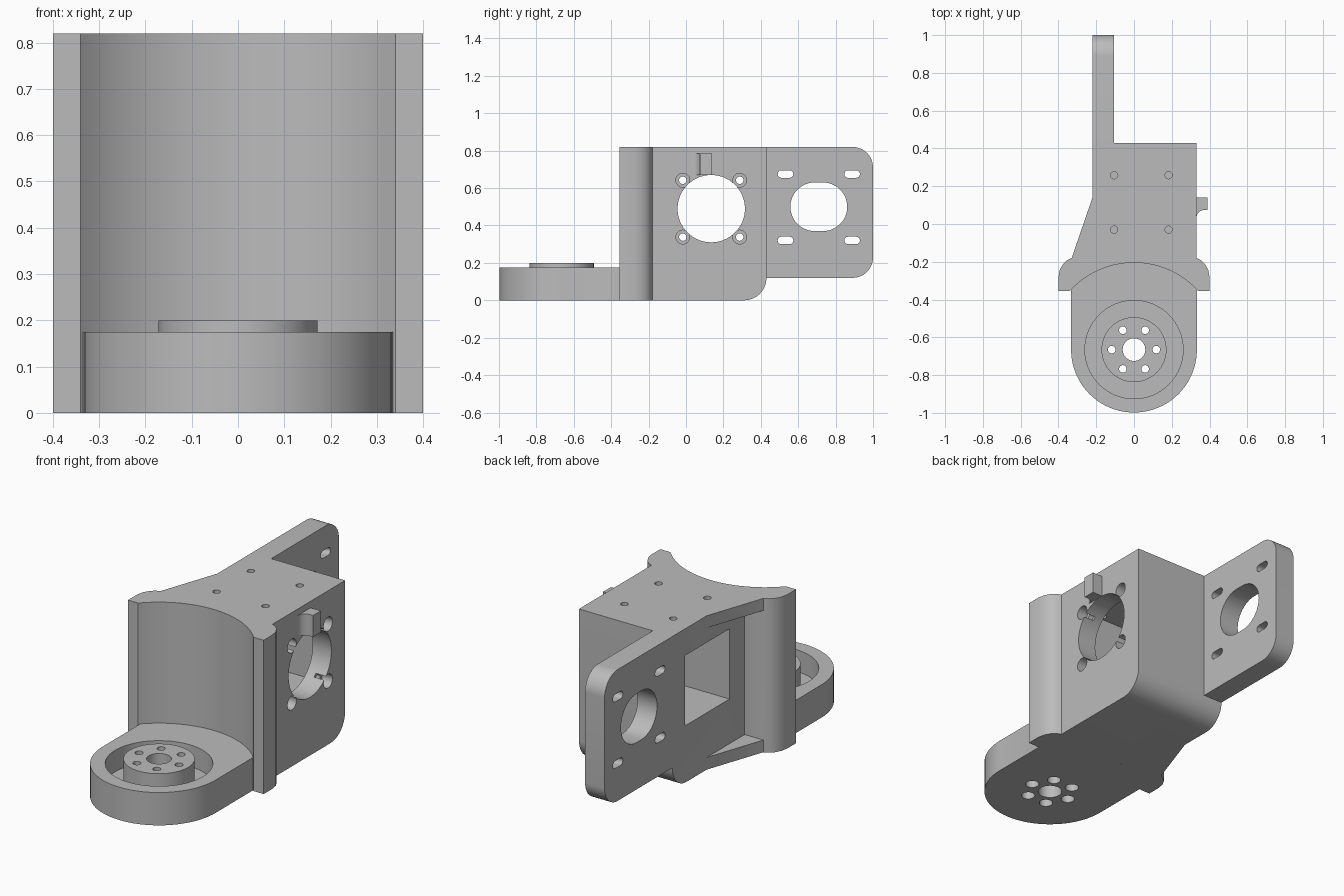
import bpy, bmesh, math

if "Cube" in bpy.data.objects:
    bpy.data.objects.remove(bpy.data.objects["Cube"])

grey = bpy.data.materials.new("plain_grey")
grey.diffuse_color = (0.5, 0.5, 0.5, 1)
grey.use_nodes = True
grey.node_tree.nodes["Principled BSDF"].inputs["Base Color"].default_value = grey.diffuse_color


def prism(name, pts, axis, lo, hi):
    """Extrude a 2D outline along x (outline in y, z) or z (outline in x, y)."""
    place = (lambda u, v, w: (w, u, v)) if axis == 'x' else (lambda u, v, w: (u, v, w))
    bm = bmesh.new()
    a = [bm.verts.new(place(u, v, lo)) for u, v in pts]
    b = [bm.verts.new(place(u, v, hi)) for u, v in pts]
    bm.faces.new(a)
    bm.faces.new(b[::-1])
    for i in range(len(pts)):
        j = (i + 1) % len(pts)
        bm.faces.new((a[i], b[i], b[j], a[j]))
    bmesh.ops.recalc_face_normals(bm, faces=bm.faces)
    me = bpy.data.meshes.new(name)
    bm.to_mesh(me)
    bm.free()
    me.materials.append(grey)
    ob = bpy.data.objects.new(name, me)
    bpy.context.collection.objects.link(ob)
    return ob


def arc(cx, cy, r, a0, a1, n=12):
    return [(cx + r * math.cos(math.radians(a0 + (a1 - a0) * i / n)),
             cy + r * math.sin(math.radians(a0 + (a1 - a0) * i / n))) for i in range(n + 1)]


def circle(cx, cy, r, n=48):
    return arc(cx, cy, r, 0, 360, n)[:-1]


def slot(cx, cy, half, r, n=12):
    return arc(cx + half, cy, r, -90, 90, n) + arc(cx - half, cy, r, 90, 270, n)


def rect(u0, u1, v0, v1):
    return [(u0, v0), (u1, v0), (u1, v1), (u0, v1)]


def combine(target, tool, op):
    m = target.modifiers.new("bool", 'BOOLEAN')
    m.operation, m.solver, m.object = op, 'EXACT', tool
    bpy.context.view_layer.objects.active = target
    bpy.ops.object.modifier_apply(modifier=m.name)
    bpy.data.objects.remove(tool, do_unlink=True)


def cut(target, pts, axis, lo, hi):
    combine(target, prism("cutter", pts, axis, lo, hi), 'DIFFERENCE')


H = 0.82          # full height
HUB_Y = -0.665    # centre of the round base

# Main block: concave front, rounded flanges at both front corners
a_end = math.degrees(math.atan2(0.31, 0.34))
front = arc(0, HUB_Y, 0.46, 180 - a_end, a_end, 40)
flange = [(0.40, -0.355), (0.40, -0.28), (0.393, -0.243), (0.376, -0.212), (0.354, -0.191), (0.33, -0.18)]
outline = (front + flange + [(0.33, 0.43), (-0.22, 0.43), (-0.22, -0.18)]
           + [(-x, y) for x, y in flange[::-1]])
bracket = prism("bracket_housing", outline, 'z', 0, H)

# Rounded lower rear edge
cut(bracket, [(0.31, -0.02), (0.46, -0.02), (0.46, 0.12)] + arc(0.31, 0.12, 0.12, 0, -90, 14), 'x', -0.5, 0.5)

# Triangular ribs on the left, top and bottom
rib = [(-0.34, -0.20), (-0.33, -0.18), (-0.22, 0.14), (-0.20, 0.14), (-0.20, -0.20)]
for z0, z1 in ((0, 0.065), (H - 0.065, H)):
    combine(bracket, prism("rib", rib, 'z', z0, z1), 'UNION')

# Rear mounting plate
plate = ([(0.36, 0.12)] + arc(0.89, 0.23, 0.11, -90, 0) + arc(0.89, H - 0.11, 0.11, 0, 90) + [(0.36, H)])
combine(bracket, prism("mounting_plate", plate, 'x', -0.22, -0.105), 'UNION')

# Plate openings: large oval and four small slots
cut(bracket, slot(0.71, 0.50, 0.022, 0.13, 24), 'x', -0.3, -0.05)
for y in (0.532, 0.888):
    for z in (0.32, 0.675):
        cut(bracket, slot(y, z, 0.022, 0.02, 8), 'x', -0.3, -0.05)

# Square pocket from the left, round opening through the right wall
PY, PZ = 0.135, 0.49
cut(bracket, rect(PY - 0.187, PY + 0.187, PZ - 0.187, PZ + 0.187), 'x', -0.5, 0.22)
cut(bracket, circle(PY, PZ, 0.18, 64), 'x', 0.15, 0.5)

# Counterbored screw holes around the round opening
for sy in (-1, 1):
    for sz in (-1, 1):
        y, z = PY + 0.152 * sy, PZ + 0.152 * sz
        cut(bracket, circle(y, z, 0.02, 20), 'x', 0.15, 0.5)
        cut(bracket, circle(y, z, 0.037, 24), 'x', 0.27, 0.5)

# Screw holes in the top
for x in (-0.105, 0.183):
    for y in (-0.03, 0.258):
        cut(bracket, circle(x, y, 0.019, 20), 'z', 0.6, 0.9)

# Round-nosed base, recess and hub
base = prism("round_base", arc(0, HUB_Y, 0.333, 180, 360, 40) + [(0.333, -0.355)]
             + [p for p in arc(0, HUB_Y, 0.46, a_end + 1, 179 - a_end, 40)] + [(-0.333, -0.355)], 'z', 0, 0.175)
cut(base, circle(0, HUB_Y, 0.26, 64), 'z', 0.06, 0.3)
combine(base, prism("hub", circle(0, HUB_Y, 0.172, 56), 'z', 0.03, 0.20), 'UNION')
cut(base, circle(0, HUB_Y, 0.06, 32), 'z', -0.1, 0.3)
for i in range(6):
    a = math.radians(60 * i)
    x, y = 0.118 * math.cos(a), HUB_Y + 0.118 * math.sin(a)
    cut(base, circle(x, y, 0.02, 20), 'z', -0.1, 0.3)
    cut(base, circle(x, y, 0.034, 24), 'z', -0.1, 0.08)

# Small cable clip above the round opening
clip = prism("cable_clip", [(0.325, 0.14), (0.39, 0.14), (0.39, 0.075), (0.375, 0.075)]
             + arc(0.375, 0.03, 0.045, 90, 180, 8) + [(0.325, 0.03)], 'z', 0.67, 0.785)

for ob in (bracket, base, clip):
    bpy.ops.object.select_all(action='DESELECT')
    ob.select_set(True)
    bpy.context.view_layer.objects.active = ob
    bpy.ops.object.shade_smooth_by_angle(angle=math.radians(30))
